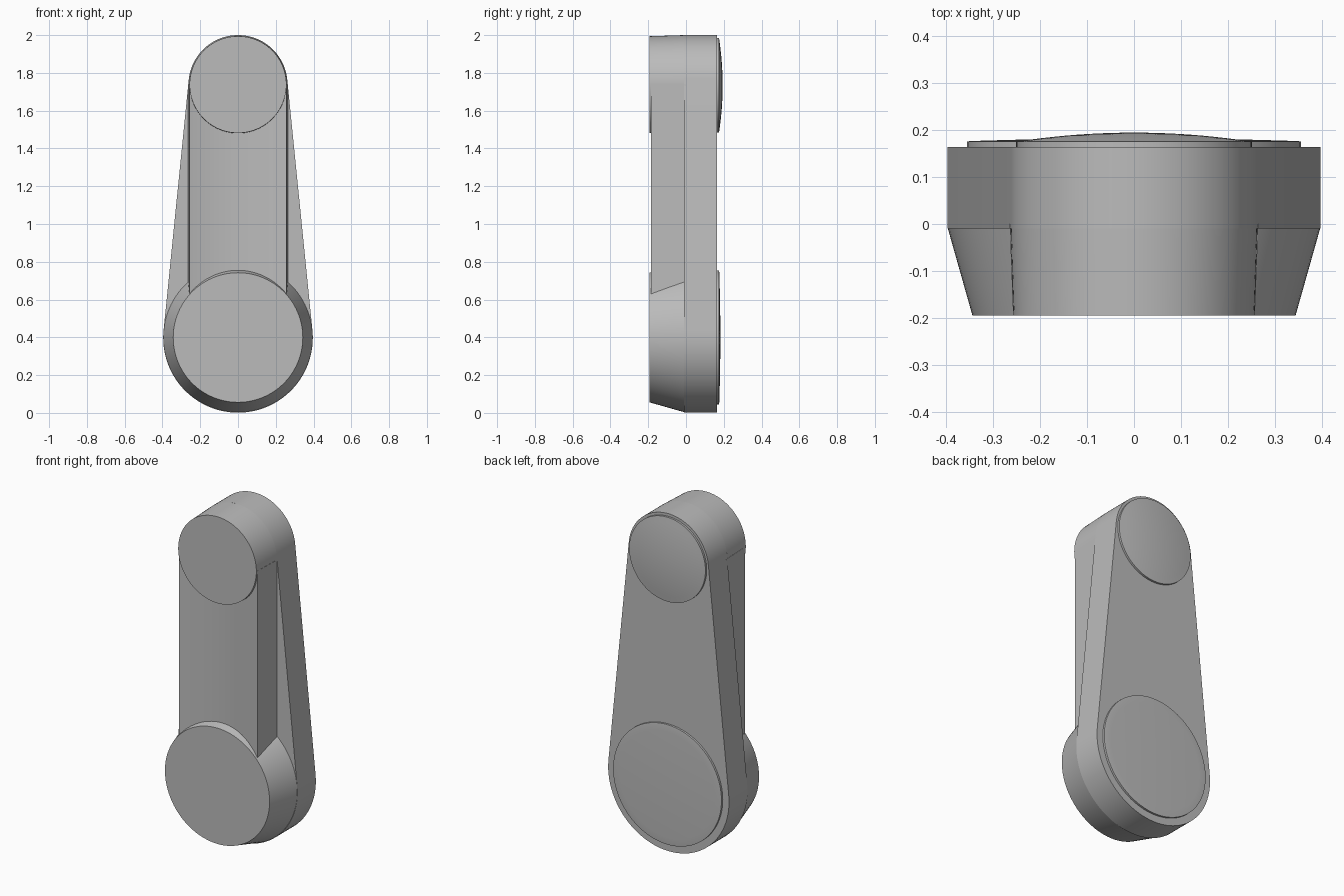
import bpy
import bmesh
from math import sin, cos, pi, asin

cube = bpy.data.objects.get("Cube")
if cube:
    bpy.data.objects.remove(cube)

grey = bpy.data.materials.new("mid grey")
grey.use_nodes = True
colour = (0.5, 0.5, 0.5, 1)
grey.diffuse_color = colour
grey.node_tree.nodes["Principled BSDF"].inputs["Base Color"].default_value = colour

LOW_Z, LOW_R = 0.397, 0.396      # large joint
HIGH_Z, HIGH_R = 1.738, 0.262    # small joint
MID_Y, BACK_Y, FRONT_Y = -0.01, 0.163, -0.194


def finish(name, bm):
    bmesh.ops.remove_doubles(bm, verts=bm.verts, dist=1e-5)
    bmesh.ops.recalc_face_normals(bm, faces=bm.faces)
    mesh = bpy.data.meshes.new(name)
    bm.to_mesh(mesh)
    bm.free()
    mesh.materials.append(grey)
    obj = bpy.data.objects.new(name, mesh)
    bpy.context.collection.objects.link(obj)
    bpy.ops.object.select_all(action="DESELECT")
    obj.select_set(True)
    bpy.context.view_layer.objects.active = obj
    bpy.ops.object.shade_smooth_by_angle(angle=0.3)
    return obj


def loft(name, rings, cap_start=True, cap_end=True):
    """Skin equal-length closed rings of points."""
    bm = bmesh.new()
    loops = [[bm.verts.new(p) for p in ring] for ring in rings]
    for a, b in zip(loops, loops[1:]):
        for i in range(len(a)):
            bm.faces.new((a[i - 1], a[i], b[i], b[i - 1]))
    if cap_start:
        bm.faces.new(loops[0])
    if cap_end:
        bm.faces.new(loops[-1])
    return finish(name, bm)


def disc(name, z, profile, cap_start=True, cap_end=True, n=96):
    """Turn a (radius, y) profile around the y axis at height z."""
    rings = [[(r * cos(2 * pi * i / n), y, z + r * sin(2 * pi * i / n))
              for i in range(n)] for r, y in profile]
    return loft(name, rings, cap_start, cap_end)


# Tapered back plate wrapping both joints
tilt = asin((LOW_R - HIGH_R) / (HIGH_Z - LOW_Z))
outline = []
for z, r, start, end in ((HIGH_Z, HIGH_R, tilt, pi - tilt),
                         (LOW_Z, LOW_R, pi - tilt, 2 * pi + tilt)):
    for i in range(49):
        t = start + (end - start) * i / 48
        outline.append((r * cos(t), z + r * sin(t)))
loft("back_plate", [[(x, y, z) for x, z in outline] for y in (MID_Y, BACK_Y)])

# Front joint housings, tapering forwards
disc("lower_joint", LOW_Z + 0.002, [(0.343, FRONT_Y), (LOW_R - 0.001, MID_Y)], cap_end=False)
disc("upper_joint", HIGH_Z, [(0.256, FRONT_Y), (HIGH_R, MID_Y)], cap_end=False)

# Web between the joints, with a shallow hollow front
section = [(0.264, MID_Y + 0.01), (-0.264, MID_Y + 0.01)]
for i in range(25):
    u = -1 + i / 12
    section.append((0.257 * u, -0.185 + 0.037 * (1 - u * u)))
loft("web", [[(x, y, z) for x, y in section] for z in (LOW_Z + 0.1, HIGH_Z)])


# Domed covers on the back
def cover(name, z, r, rise):
    edge = BACK_Y + 0.012
    profile = [(r, BACK_Y - 0.01), (r, edge), (r - 0.008, edge + 0.001)]
    for i in range(1, 11):
        u = 1 - i / 10.2
        profile.append(((r - 0.008) * u, edge + 0.001 + rise * (1 - u * u)))
    disc(name, z, profile)


cover("lower_cover", LOW_Z + 0.003, 0.355, 0.006)
cover("upper_cover", HIGH_Z - 0.004, 0.25, 0.018)
